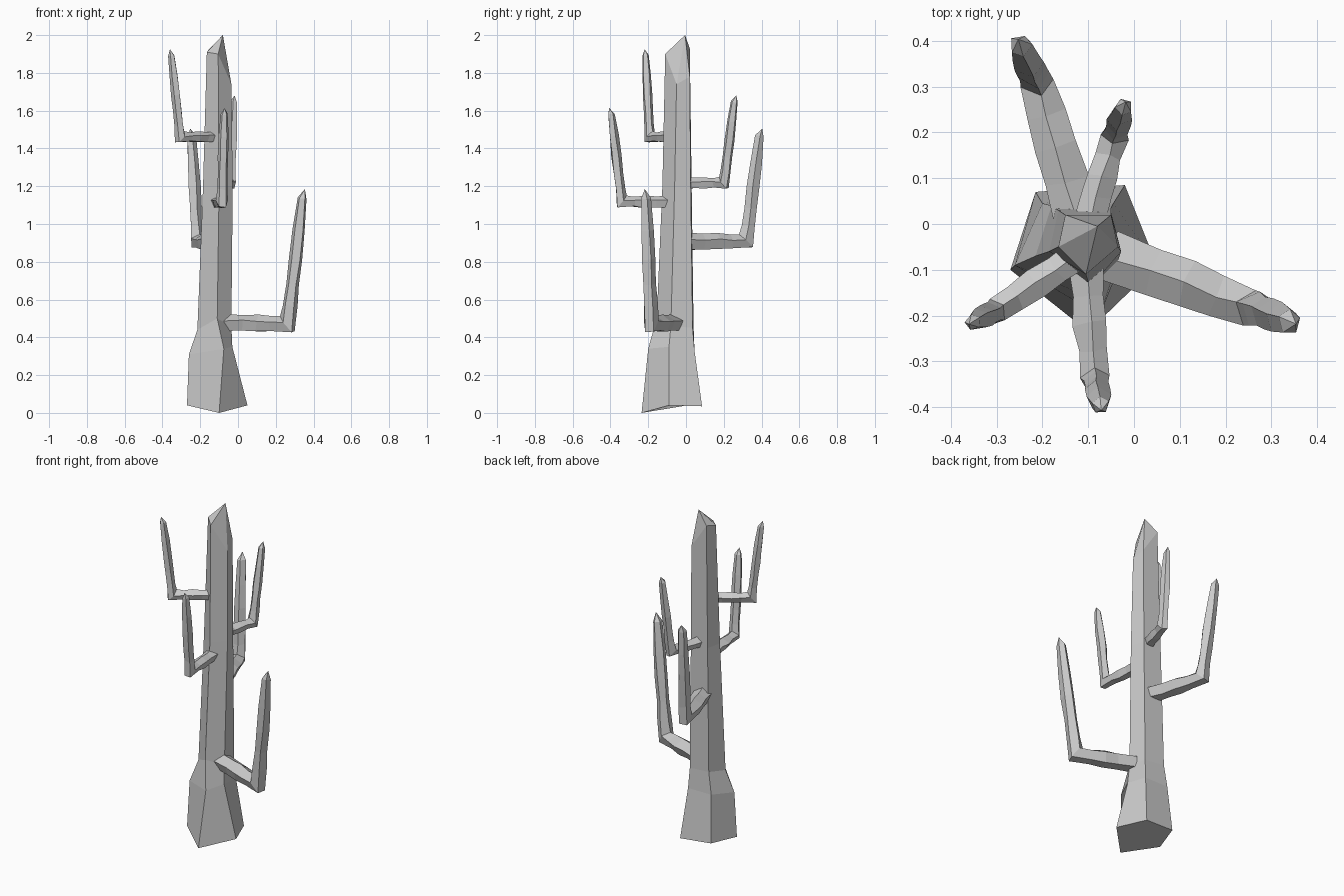
import bpy, bmesh, math, random
from mathutils import Vector

if "Cube" in bpy.data.objects:
    bpy.data.objects.remove(bpy.data.objects["Cube"])

random.seed(4)


def loft(name, rings, tip):
    """Skin five-sided rings, with a flat base and an off-centre peak on top."""
    bm = bmesh.new()
    vs = [[bm.verts.new(p) for p in r] for r in rings]
    for a, b in zip(vs, vs[1:]):
        for i in range(len(a)):
            j = (i + 1) % len(a)
            bm.faces.new((a[i], a[j], b[j], b[i]))
    bm.faces.new(vs[0][::-1])
    peak = bm.verts.new(tip)
    top = vs[-1]
    for i in range(len(top)):
        bm.faces.new((top[i], top[(i + 1) % len(top)], peak))
    bmesh.ops.recalc_face_normals(bm, faces=bm.faces)
    me = bpy.data.meshes.new(name)
    bm.to_mesh(me)
    bm.free()
    ob = bpy.data.objects.new(name, me)
    bpy.context.collection.objects.link(ob)
    return ob


# Trunk: flared foot, long tapering stem, broken slanted top
trunk = [
    [(-.10, -.235, 0), (.05, -.09, .04), (-.02, .085, .035), (-.215, .07, .05), (-.27, -.10, .04)],
    [(-.075, -.20, .34), (-.03, -.09, .35), (-.045, .045, .33), (-.20, .045, .33), (-.26, -.09, .31)],
    [(-.11, -.155, .50), (-.035, -.08, .46), (-.05, .035, .45), (-.18, .04, .46), (-.215, -.07, .44)],
    [(-.10, -.125, 1.2), (-.028, -.06, 1.2), (-.05, .025, 1.2), (-.165, .03, 1.2), (-.185, -.06, 1.2)],
    [(-.105, -.11, 1.90), (-.035, -.05, 1.74), (-.05, .02, 1.78), (-.15, .02, 1.93), (-.165, -.05, 1.91)],
]
loft("trunk", trunk, (-.08, -.005, 2.0))


def arm(name, root, elbow, tip, r_out, r_up):
    """Arm running out from the trunk, then bending upward, with knobbly rings."""
    root, elbow, tip = Vector(root), Vector(elbow), Vector(tip)
    out, up = (elbow - root).normalized(), (tip - elbow).normalized()
    side = Vector((out.y, -out.x, 0)).normalized()
    miter = (out + up).normalized()
    # position, direction, radius, stretch across the bend
    stations = [(root.lerp(elbow, t), out, r_out * s, .88)
                for t, s in ((0, 1.1), (.3, 1.0), (.52, 1.05), (.75, .9))]
    stations.append((elbow, miter, r_up * 1.12, 1.35))
    stations += [(elbow.lerp(tip, t), up, r_up * s, 1)
                 for t, s in ((.14, 1.0), (.3, .95), (.48, 1.0), (.7, .92), (.93, .68))]
    rings = []
    for k, (c, d, r, stretch) in enumerate(stations):
        n = side.cross(d)
        ring = []
        for i in range(5):
            a = math.tau * i / 5 + .3 + random.uniform(-.1, .1)
            q = r * random.uniform(.94, 1.1)
            ring.append(c + side * (q * math.cos(a)) + n * (q * stretch * math.sin(a))
                        + d * random.uniform(-.15, .15) * r)
        rings.append(ring)
    loft(name, rings, tip + out * r_up * .25)


# Five arms spiralling up the trunk
arm("arm_lower_right", (-.06, -.07, .475), (.265, -.185, .468), (.345, -.215, 1.185), .052, .038)
arm("arm_back_left", (-.12, 0, .905), (-.215, .32, .905), (-.25, .395, 1.505), .048, .035)
arm("arm_front", (-.105, -.08, 1.115), (-.085, -.34, 1.115), (-.072, -.40, 1.615), .036, .028)
arm("arm_back_right", (-.10, 0, 1.215), (-.04, .20, 1.215), (-.02, .26, 1.68), .033, .027)
arm("arm_upper_left", (-.11, -.06, 1.46), (-.305, -.193, 1.458), (-.355, -.215, 1.925), .032, .026)
